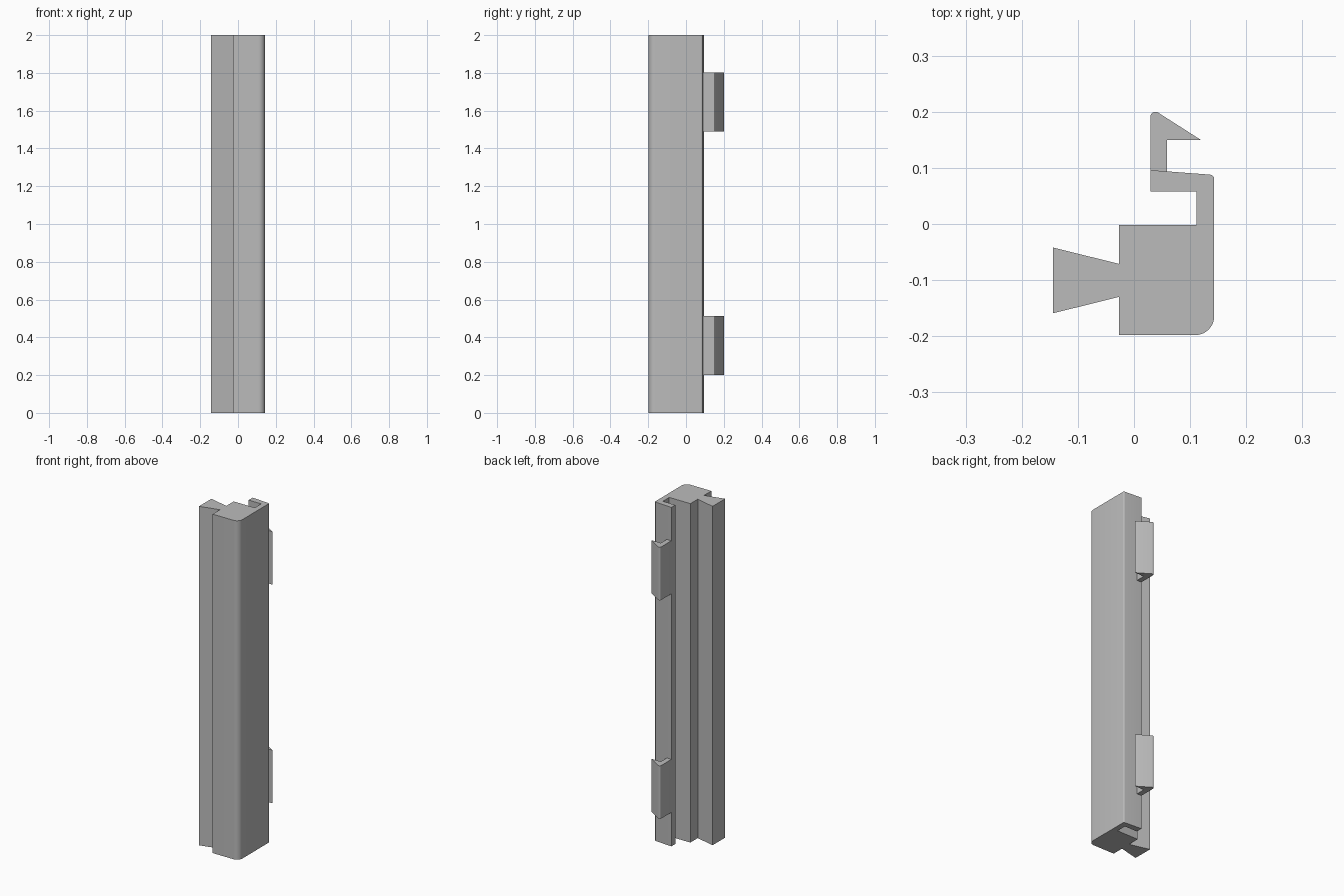
import bpy, bmesh
from math import radians, cos, sin

cube = bpy.data.objects.get("Cube")
if cube:
    bpy.data.objects.remove(cube, do_unlink=True)

grey = bpy.data.materials.new("plain grey")
grey.use_nodes = True
colour = (0.5, 0.5, 0.5, 1)
grey.diffuse_color = colour
grey.node_tree.nodes["Principled BSDF"].inputs["Base Color"].default_value = colour


def arc(cx, cy, r, start, end, steps):
    """Points along a rounded corner."""
    angles = [radians(start + (end - start) * i / steps) for i in range(steps + 1)]
    return [(cx + r * cos(a), cy + r * sin(a)) for a in angles]


def extrude_profile(name, profile, bottom, top):
    """Closed counter-clockwise plan profile raised from bottom to top."""
    bm = bmesh.new()
    face = bm.faces.new([bm.verts.new((x, y, bottom)) for x, y in profile])
    raised = bmesh.ops.extrude_face_region(bm, geom=[face])["geom"]
    verts = [v for v in raised if isinstance(v, bmesh.types.BMVert)]
    bmesh.ops.translate(bm, verts=verts, vec=(0, 0, top - bottom))
    bmesh.ops.recalc_face_normals(bm, faces=bm.faces)
    mesh = bpy.data.meshes.new(name)
    bm.to_mesh(mesh)
    bm.free()
    mesh.materials.append(grey)
    obj = bpy.data.objects.new(name, mesh)
    bpy.context.collection.objects.link(obj)
    bpy.ops.object.select_all(action="DESELECT")
    obj.select_set(True)
    bpy.context.view_layer.objects.active = obj
    bpy.ops.object.shade_smooth_by_angle(angle=radians(30))
    return obj


# Full-height rail: rounded block, hooked lip at the back, dovetail at the side
rail = [(-0.027, -0.198)]
rail += arc(0.109, -0.164, 0.034, -90, 0, 10)
rail += arc(0.135, 0.08, 0.008, 0, 86, 5)
rail += [(0.029, 0.096), (0.029, 0.058), (0.111, 0.058), (0.111, -0.002),
         (-0.027, -0.002), (-0.027, -0.071), (-0.144, -0.042),
         (-0.144, -0.159), (-0.027, -0.13)]
extrude_profile("rail", rail, 0, 2)

# Barbed snap clips on the back lip
clip = [(0.029, 0.095), (0.059, 0.093), (0.059, 0.15), (0.119, 0.15)]
clip += arc(0.038, 0.191, 0.009, 58, 180, 6)
for name, bottom in (("lower_clip", 0.2), ("upper_clip", 1.49)):
    extrude_profile(name, clip, bottom, bottom + 0.313)
